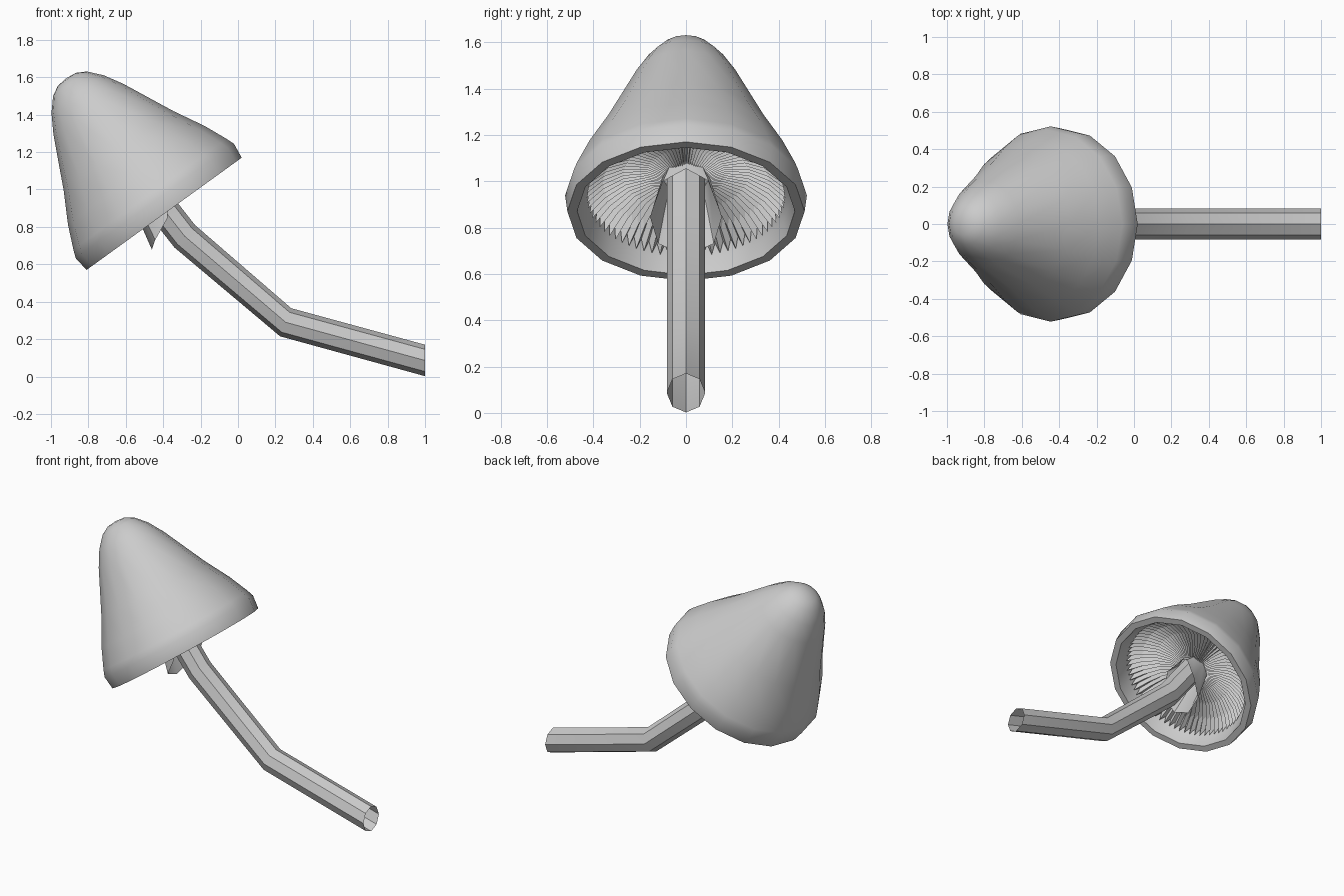
import bpy, bmesh
from math import sin, cos, pi, radians
from mathutils import Vector

if "Cube" in bpy.data.objects:
    bpy.data.objects.remove(bpy.data.objects["Cube"])

# Tilted cap frame: rim centre, axis towards the apex, in-plane direction
CENTRE = Vector((-0.395, 0, 0.87))
AXIS = Vector((-0.586, 0, 0.81)).normalized()
SIDE = Vector((0.81, 0, 0.586)).normalized()
YDIR = Vector((0, 1, 0))


def at(r, t, ang):
    return CENTRE + AXIS * t + SIDE * (r * cos(ang)) + YDIR * (r * sin(ang))


def ring(r, t, n):
    return [at(r, t, 2 * pi * i / n) for i in range(n)]


def loft(name, rings, smooth=None):
    """Join equal-length closed rings with quads; a one-point ring makes a fan."""
    bm = bmesh.new()
    rows = [[bm.verts.new(p) for p in row] for row in rings]
    for a, b in zip(rows, rows[1:]):
        n = max(len(a), len(b))
        for i in range(n):
            j = (i + 1) % n
            if len(a) == 1:
                bm.faces.new((a[0], b[i], b[j]))
            elif len(b) == 1:
                bm.faces.new((a[i], a[j], b[0]))
            else:
                bm.faces.new((a[i], a[j], b[j], b[i]))
    bmesh.ops.recalc_face_normals(bm, faces=bm.faces)
    mesh = bpy.data.meshes.new(name)
    bm.to_mesh(mesh)
    bm.free()
    ob = bpy.data.objects.new(name, mesh)
    bpy.context.collection.objects.link(ob)
    if smooth:
        bpy.ops.object.select_all(action='DESELECT')
        bpy.context.view_layer.objects.active = ob
        ob.select_set(True)
        bpy.ops.object.shade_smooth_by_angle(angle=radians(smooth))
    return ob


# Cap: bell profile, flat lip, then the lining behind the gills
profile = [(0.06, 0.887), (0.111, 0.859), (0.172, 0.79), (0.23, 0.692),
           (0.362, 0.416), (0.45, 0.255), (0.505, 0.13), (0.522, 0.085),
           (0.512, 0.0), (0.47, 0.0), (0.455, 0.07), (0.42, 0.15),
           (0.30, 0.26), (0.09, 0.27)]
loft("cap", [[at(0, 0.894, 0)]] + [ring(r, t, 16) for r, t in profile], 50)

# Gills: pleated vault between lip and stem (radius, height, pleat depth)
PLEATS = 72
rows = []
for r, t, d in [(0.43, 0.07, 0.05), (0.36, 0.14, 0.05), (0.27, 0.19, 0.045),
                (0.17, 0.20, 0.035), (0.085, 0.17, 0.02)]:
    rows.append([at(r - 0.25 * d * (i % 2), t + d * (i % 2), pi * i / PLEATS)
                 for i in range(2 * PLEATS)])
loft("gills", rows)

# Stem: open eight-sided tube, each ring set by its upper and lower edge points
top = CENTRE + AXIS * 0.32
edges = [((1.0, 0.17), (1.0, 0.002)),
         ((0.285, 0.365), (0.225, 0.215)),
         ((-0.23, 0.81), (-0.34, 0.69)),
         ((top.x + 0.066, top.z + 0.047), (top.x - 0.066, top.z - 0.047))]
tube = []
for (ux, uz), (lx, lz) in edges:
    up, low = Vector((ux, 0, uz)), Vector((lx, 0, lz))
    mid, half = (up + low) / 2, (up - low) / 2
    tube.append([mid + half * cos(k * pi / 4) + YDIR * (0.083 * sin(k * pi / 4))
                 for k in range(8)])
loft("stem", tube, 40)

# Collar: slanted skirt hanging lower behind the stem
hem = [(0.10, 0.155), (0.14, 0.09), (0.155, -0.03), (0.17, -0.085), (0.165, -0.116)]
hem += hem[3:0:-1]
skirt = [at(r, t, k * pi / 4) for k, (r, t) in enumerate(hem)]
loft("collar", [ring(0.085, 0.27, 8), ring(0.1, 0.19, 8), skirt], 40)
